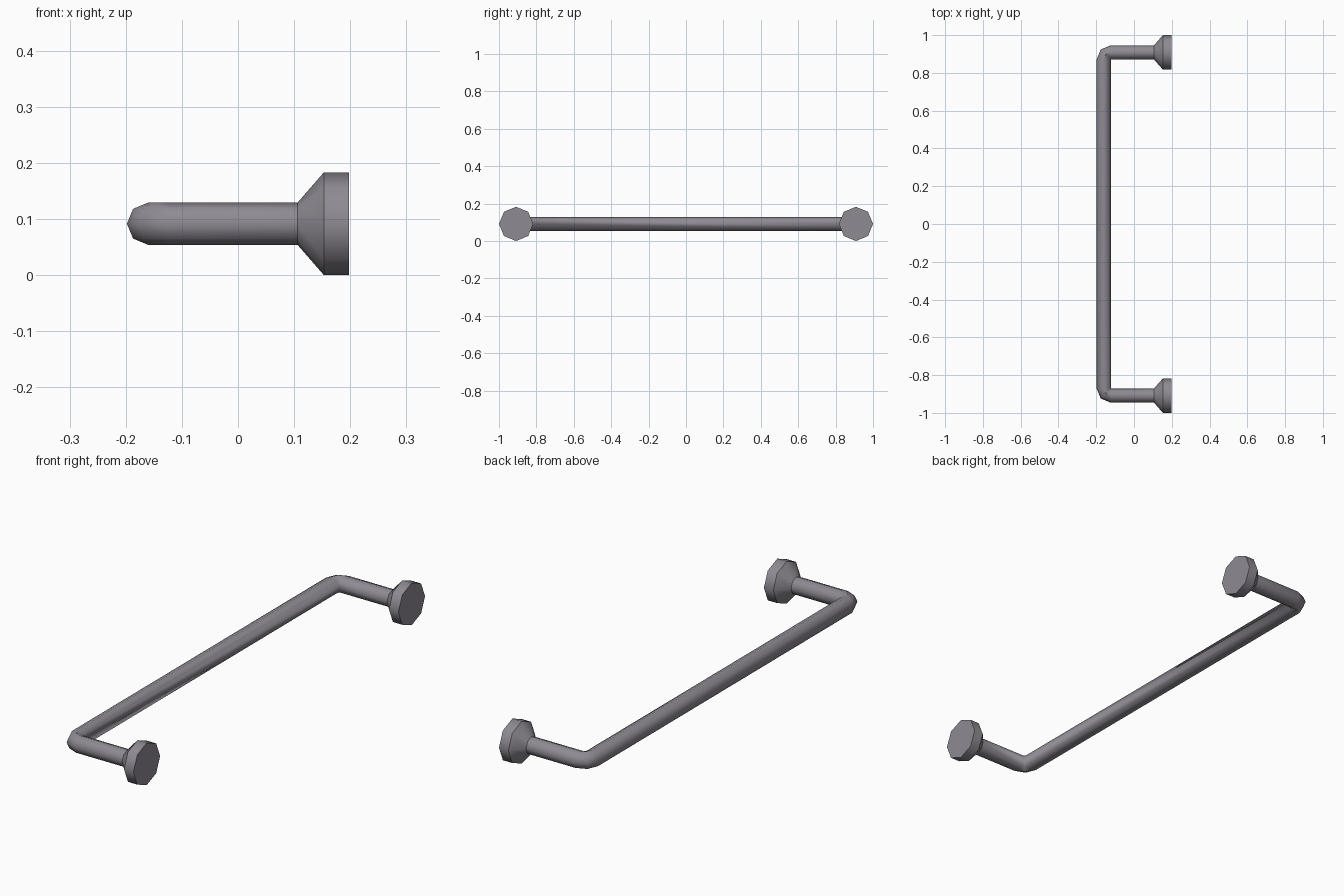
import bpy
import bmesh
from math import cos, sin, pi, radians
from mathutils import Vector

SIDES = 8
BAR_R, FLANGE_R = 0.0375, 0.0915
AXIS_Z = FLANGE_R              # height of the handle's centre line
POST_Y = 1 - FLANGE_R          # distance of each post from the middle
WALL_X, RIM_X, NECK_X = 0.198, 0.153, 0.106
PIVOT_X, PIVOT_Y = -0.123, POST_Y - BAR_R   # inner corner of each bend

cube = bpy.data.objects.get("Cube")
if cube:
    bpy.data.objects.remove(cube, do_unlink=True)

colour = (0.27, 0.255, 0.29, 1)
metal = bpy.data.materials.new("grey metal")
metal.use_nodes = True
metal.diffuse_color = colour
metal.node_tree.nodes["Principled BSDF"].inputs["Base Color"].default_value = colour


def ring(bm, centre, normal, radius):
    """Octagon spanned by a horizontal normal and the vertical."""
    up = Vector((0, 0, 1))
    turns = [2 * pi * i / SIDES for i in range(SIDES)]
    return [bm.verts.new(centre + radius * (cos(a) * normal + sin(a) * up)) for a in turns]


def loft(name, sections, cap_end=False):
    """Skin a row of (centre, normal, radius) octagons."""
    bm = bmesh.new()
    rings = [ring(bm, *s) for s in sections]
    for a, b in zip(rings, rings[1:]):
        for i in range(SIDES):
            j = (i + 1) % SIDES
            bm.faces.new((a[i], a[j], b[j], b[i]))
    if cap_end:
        bm.faces.new(rings[-1])
    bmesh.ops.remove_doubles(bm, verts=bm.verts, dist=0.0005)
    bmesh.ops.recalc_face_normals(bm, faces=bm.faces)
    mesh = bpy.data.meshes.new(name)
    bm.to_mesh(mesh)
    bm.free()
    mesh.materials.append(metal)
    obj = bpy.data.objects.new(name, mesh)
    bpy.context.collection.objects.link(obj)
    bpy.ops.object.select_all(action="DESELECT")
    obj.select_set(True)
    bpy.context.view_layer.objects.active = obj
    bpy.ops.object.shade_smooth_by_angle(angle=radians(46))


# Bar with two posts, each bend turning about its inner corner
sections = []
for side in (-1, 1):
    end = [(Vector((NECK_X, side * POST_Y, AXIS_Z)), Vector((0, side, 0)), BAR_R)]
    for deg in (90, 45, 0):
        normal = Vector((-cos(radians(deg)), side * sin(radians(deg)), 0))
        pivot = Vector((PIVOT_X, side * PIVOT_Y, AXIS_Z))
        end.append((pivot + BAR_R * normal, normal, BAR_R))
    sections += end if side < 0 else end[::-1]
loft("grab_bar", sections)

# Flared wall mounts
for side, name in ((-1, "front_mount"), (1, "back_mount")):
    profile = ((NECK_X, BAR_R), (RIM_X, FLANGE_R), (WALL_X, FLANGE_R))
    loft(name, [(Vector((x, side * POST_Y, AXIS_Z)), Vector((0, 1, 0)), r)
                for x, r in profile], cap_end=True)
